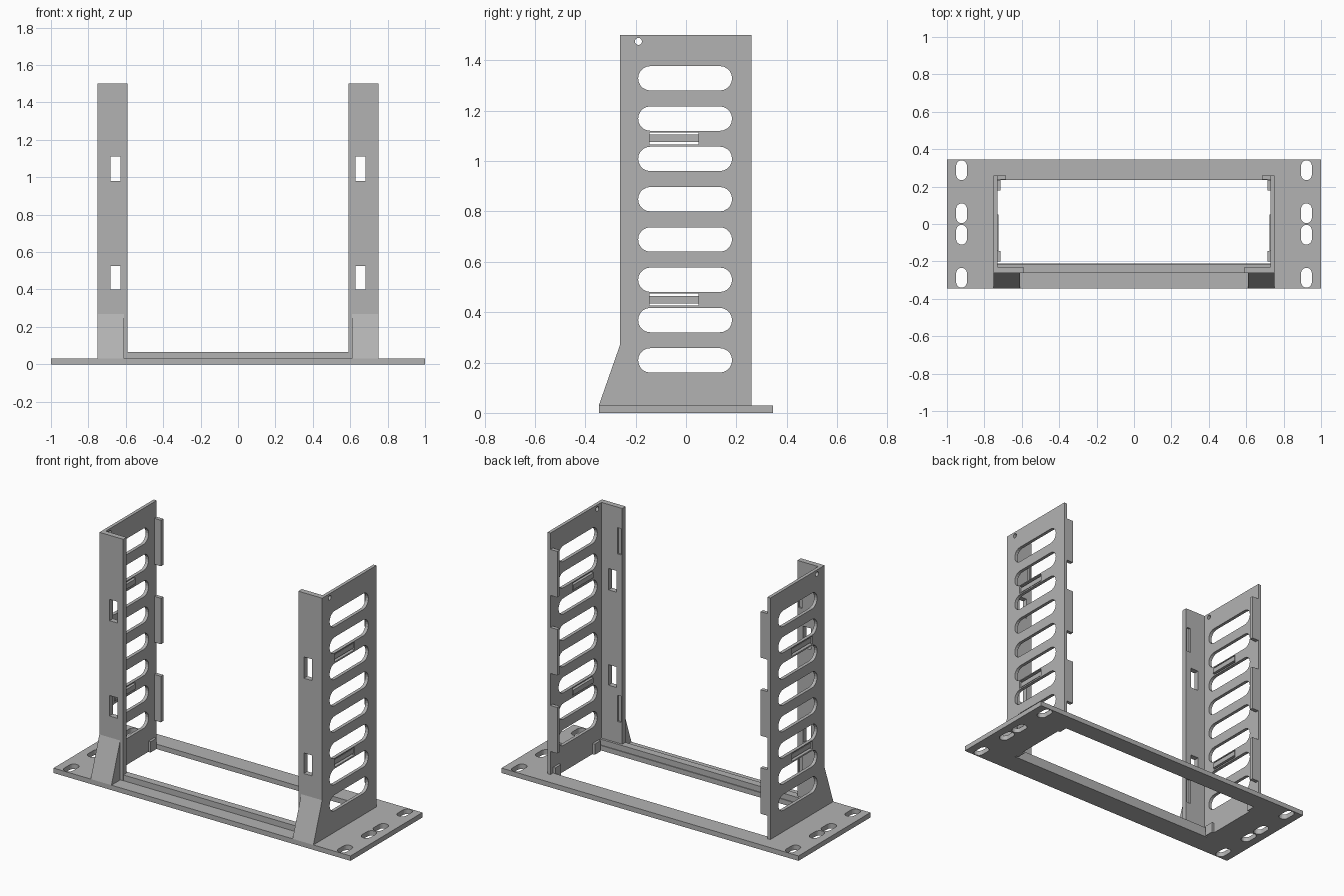
import bpy
from math import sin, cos, pi
from mathutils import Matrix

if "Cube" in bpy.data.objects:
    bpy.data.objects.remove(bpy.data.objects["Cube"], do_unlink=True)

GREY = (0.45, 0.45, 0.45, 1)
mat = bpy.data.materials.new("plain grey")
mat.use_nodes = True
mat.diffuse_color = GREY
mat.node_tree.nodes["Principled BSDF"].inputs["Base Color"].default_value = GREY

# Sheet planes: local (u, v, w) to model axes
FLAT = Matrix.Identity(3)
SIDE = Matrix(((0, 0, 1), (1, 0, 0), (0, 1, 0)))
FRONT = Matrix(((1, 0, 0), (0, 0, -1), (0, 1, 0)))


def rect(u0, u1, v0, v1):
    return [(u0, v0), (u1, v0), (u1, v1), (u0, v1)]


def slot(u0, u1, v0, v1, n=10):
    """Rounded slot along its longer direction; a circle if square."""
    r = min(u1 - u0, v1 - v0) / 2
    a, b = (u1 - u0) / 2 - r, (v1 - v0) / 2 - r
    cu, cv = (u0 + u1) / 2, (v0 + v1) / 2
    start = -pi / 2 if a > b else 0
    pts = []
    for side in (1, -1):
        for i in range(n + 1):
            t = start + pi * i / n + (pi if side < 0 else 0)
            pts.append((cu + side * a + r * cos(t), cv + side * b + r * sin(t)))
    if a < 1e-6 and b < 1e-6:
        pts = pts[:n] + pts[n + 1:-1]
    return pts


def sheet(name, plane, w0, w1, outline, holes=(), mirror=True):
    """Extrude a flat outline with holes from w0 to w1."""
    curve = bpy.data.curves.new(name, 'CURVE')
    curve.dimensions = '2D'
    curve.fill_mode = 'BOTH'
    curve.extrude = (w1 - w0) / 2
    for loop in [outline, *holes]:
        sp = curve.splines.new('POLY')
        sp.points.add(len(loop) - 1)
        for p, (u, v) in zip(sp.points, loop):
            p.co = (u, v, 0, 1)
        sp.use_cyclic_u = True
    temp = bpy.data.objects.new(name + " profile", curve)
    bpy.context.collection.objects.link(temp)
    deps = bpy.context.evaluated_depsgraph_get()
    mesh = bpy.data.meshes.new_from_object(temp.evaluated_get(deps))
    bpy.data.objects.remove(temp, do_unlink=True)
    mesh.transform(plane.to_4x4() @ Matrix.Translation((0, 0, (w0 + w1) / 2)))
    mesh.materials.clear()
    mesh.materials.append(mat)
    mesh.shade_flat()
    obj = bpy.data.objects.new(name, mesh)
    bpy.context.collection.objects.link(obj)
    if mirror:
        obj.modifiers.new("Mirror", 'MIRROR')
    return obj


# Base plate with central opening and mounting slots
mounts = [slot(s * 0.922 - 0.029, s * 0.922 + 0.029, y - 0.053, y + 0.053)
          for s in (-1, 1) for y in (0.287, 0.057, -0.057, -0.287)]
sheet("base_plate", FLAT, 0, 0.03, rect(-1, 1, -0.346, 0.346),
      [rect(-0.73, 0.73, -0.21, 0.236)] + mounts, mirror=False)

# Raised rail along the front of the opening
half = [(0.59, -0.26), (0.59, -0.229), (0.73, -0.229), (0.73, -0.215)]
sheet("front_rail", FLAT, 0.03, 0.065,
      half + [(-x, y) for x, y in reversed(half)], mirror=False)

# Side walls with vent slots, tie openings and a pin hole
vents = [slot(-0.19, 0.183, 0.16 + 0.16 * i, 0.257 + 0.16 * i) for i in range(8)]
tie_heights = (0.45, 1.09)
ties = [rect(-0.145, 0.05, z - 0.024, z + 0.024) for z in tie_heights]
pin = slot(-0.203, -0.175, 1.461, 1.489)
sheet("side_wall", SIDE, 0.73, 0.75, rect(-0.262, 0.26, 0.03, 1.5),
      vents + ties + [pin])
for z in tie_heights:
    sheet("tie_bar", SIDE, 0.724, 0.742, rect(-0.145, 0.05, z - 0.015, z + 0.015))

# Front flange with windows, and shallow pockets on its rear face
flange = rect(0.59, 0.73, 0.03, 1.5)
windows = [rect(0.627, 0.682, 0.4, 0.525), rect(0.627, 0.682, 0.98, 1.11)]
pockets = [rect(0.597, 0.622, z - 0.08, z + 0.08) for z in (0.275, 1.295)]
sheet("front_flange", FRONT, 0.24, 0.262, flange, windows)
sheet("flange_backing", FRONT, 0.229, 0.24, flange, windows + pockets)

# Sloped foot in front of each flange
sheet("sloped_foot", SIDE, 0.61, 0.75,
      [(-0.346, 0.03), (-0.262, 0.03), (-0.262, 0.27)])

# Rear tabs
for z in (0.17, 0.645, 1.12):
    sheet("rear_tab", FRONT, -0.26, -0.237, rect(0.685, 0.73, z, z + 0.28))

# Small corner blocks at the base of the walls
for y in (-0.2, 0.18):
    sheet("corner_block", FLAT, 0.0, 0.065, rect(0.715, 0.73, y, y + 0.056))
